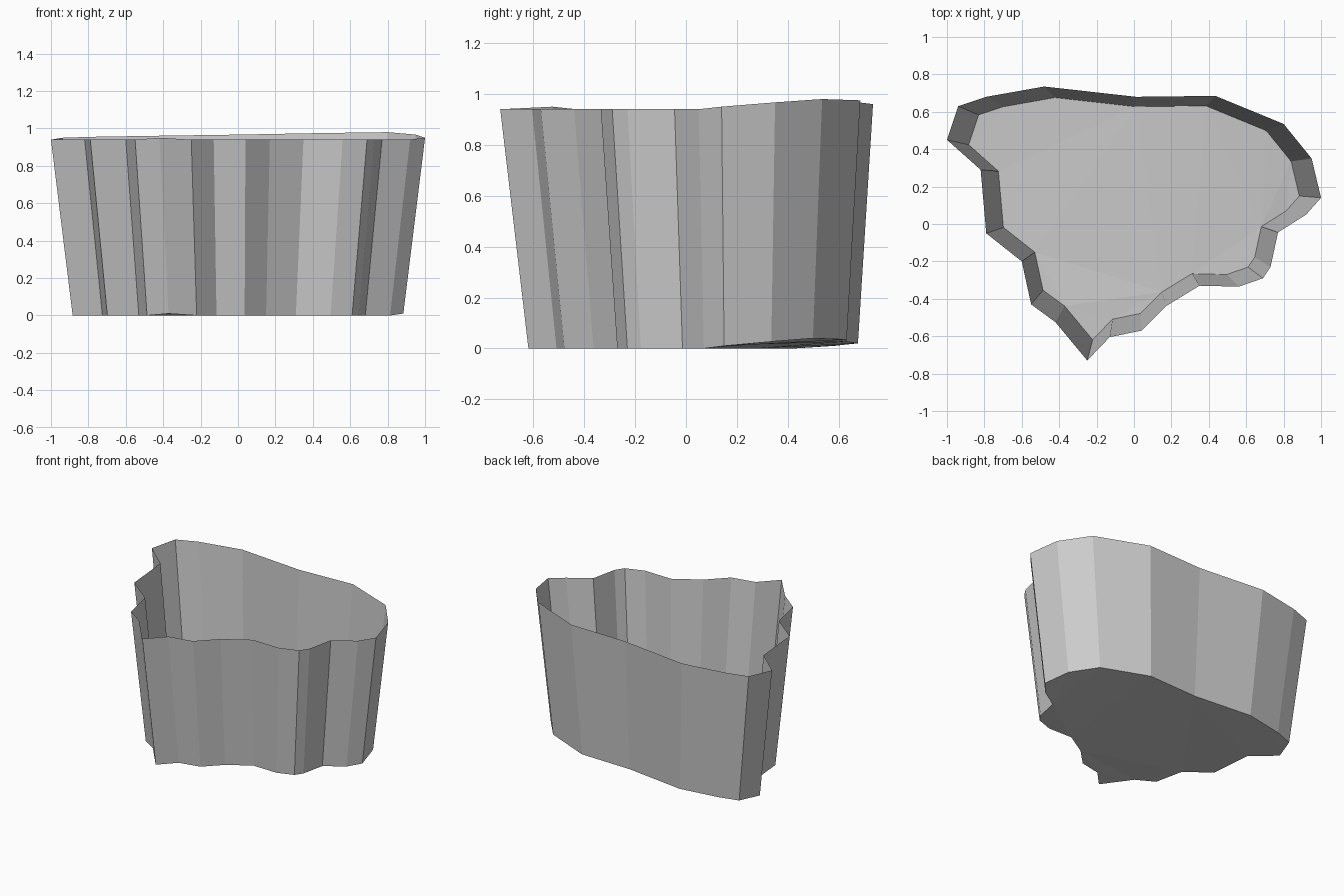
import bpy, bmesh

if "Cube" in bpy.data.objects:
    bpy.data.objects.remove(bpy.data.objects["Cube"])

# Rim outline: x, y, extra height above the level edge
RIM = [(-1.0, .45, 0), (-.82, .29, 0), (-.79, -.05, 0), (-.60, -.20, 0),
       (-.55, -.43, 0), (-.42, -.525, .01), (-.25, -.73, 0), (-.13, -.605, 0),
       (.04, -.57, 0), (.17, -.44, 0), (.35, -.33, 0), (.56, -.335, 0),
       (.69, -.29, 0), (.73, -.23, 0), (.77, -.045, 0), (.92, .05, 0),
       (1.0, .14, .01), (.95, .35, .027), (.80, .535, .04), (.435, .685, .035),
       (.01, .68, .027), (-.48, .735, .02), (-.79, .68, .015), (-.94, .63, .01)]
HEIGHT = .94
TAPER = .884

bm = bmesh.new()
# Floor: the same outline, tapered inwards
floor_ring = [bm.verts.new((x * TAPER, y * TAPER + .026, z)) for x, y, z in RIM]
rim_ring = [bm.verts.new((x, y, z + HEIGHT)) for x, y, z in RIM]
floor = bm.faces.new(floor_ring)

# Thin flared walls, open at the top
n = len(RIM)
for i in range(n):
    j = (i + 1) % n
    bm.faces.new((floor_ring[i], floor_ring[j], rim_ring[j], rim_ring[i]))

floor.normal_flip()
bmesh.ops.triangulate(bm, faces=[floor])

mesh = bpy.data.meshes.new("flared_open_basin")
bm.to_mesh(mesh)
bm.free()
obj = bpy.data.objects.new("flared_open_basin", mesh)
bpy.context.collection.objects.link(obj)
